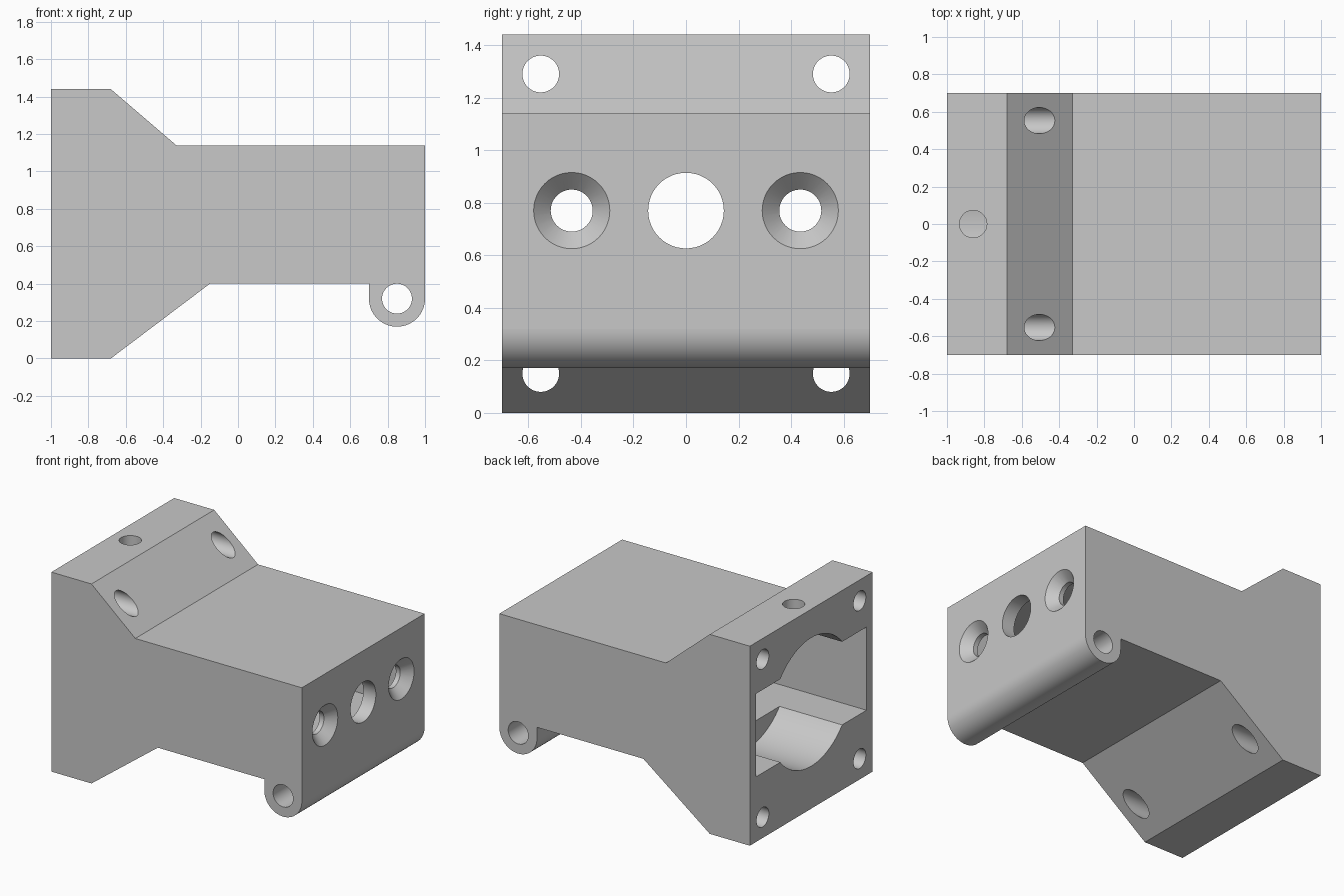
import bpy, bmesh, math
from mathutils import Matrix, Vector

cube = bpy.data.objects.get("Cube")
if cube:
    bpy.data.objects.remove(cube, do_unlink=True)

HALF_WIDTH = 0.70
MID_Z = 0.77          # height of the cavity and front hole centres

# One plain grey for the whole part
grey = bpy.data.materials.new("plain grey")
grey.use_nodes = True
grey.diffuse_color = (0.58, 0.58, 0.58, 1)
grey.node_tree.nodes["Principled BSDF"].inputs["Base Color"].default_value = (0.58, 0.58, 0.58, 1)


def make_object(name, bm):
    bmesh.ops.recalc_face_normals(bm, faces=bm.faces)
    mesh = bpy.data.meshes.new(name)
    bm.to_mesh(mesh)
    bm.free()
    mesh.materials.append(grey)
    obj = bpy.data.objects.new(name, mesh)
    bpy.context.collection.objects.link(obj)
    return obj


def cut(target, cutter):
    """Subtract the cutter, then discard it."""
    bpy.context.view_layer.objects.active = target
    mod = target.modifiers.new("cut", 'BOOLEAN')
    mod.operation = 'DIFFERENCE'
    mod.solver = 'EXACT'
    mod.object = cutter
    cutter.hide_render = True
    bpy.ops.object.modifier_apply(modifier=mod.name)
    bpy.data.objects.remove(cutter, do_unlink=True)


def rod(start, end, r1, r2=None, segments=48):
    """Round cutter between two points, tapered when r2 is given."""
    start, end = Vector(start), Vector(end)
    axis = end - start
    turn = axis.to_track_quat('Z', 'Y').to_matrix().to_4x4()
    bm = bmesh.new()
    bmesh.ops.create_cone(bm, cap_ends=True, segments=segments, radius1=r1,
                          radius2=r1 if r2 is None else r2, depth=axis.length,
                          matrix=Matrix.Translation((start + end) / 2) @ turn)
    return make_object("hole_cutter", bm)


def box(low, high):
    low, high = Vector(low), Vector(high)
    bm = bmesh.new()
    bmesh.ops.create_cube(bm, size=1, matrix=Matrix.Translation((low + high) / 2)
                          @ Matrix.Diagonal((high - low).to_4d()))
    return make_object("box_cutter", bm)


# Housing: side profile with a flared flange and a rounded hinge ear
ear_x, ear_z, ear_r = 0.85, 0.32, 0.15
profile = [(-1, 0), (-0.68, 0), (-0.15, 0.4), (0.7, 0.4)]
for i in range(33):
    a = math.pi + math.pi * i / 32
    profile.append((ear_x + ear_r * math.cos(a), ear_z + ear_r * math.sin(a)))
profile += [(1, 1.14), (-0.33, 1.14), (-0.68, 1.44), (-1, 1.44)]

bm = bmesh.new()
side = bm.faces.new([bm.verts.new((x, -HALF_WIDTH, z)) for x, z in profile])
swept = bmesh.ops.extrude_face_region(bm, geom=[side])
bmesh.ops.translate(bm, vec=(0, 2 * HALF_WIDTH, 0),
                    verts=[v for v in swept["geom"] if isinstance(v, bmesh.types.BMVert)])
housing = make_object("housing", bm)

# Cavity open at the flange: a long rectangular pocket and a short round bore
cut(housing, box((-1.1, -0.63, MID_Z - 0.3), (0.9, 0.63, MID_Z + 0.3)))
cut(housing, rod((-1.1, 0, MID_Z), (-0.5, 0, MID_Z), 0.463, segments=96))

# Centre hole and countersunk screw holes in the end wall
cut(housing, rod((0.8, 0, MID_Z), (1.1, 0, MID_Z), 0.144))
for y in (-0.435, 0.435):
    cut(housing, rod((0.8, y, MID_Z), (1.1, y, MID_Z), 0.08))
    cut(housing, rod((0.935, y, MID_Z), (1.02, y, MID_Z), 0.08, 0.165))

# Flange corner holes
for y in (-0.553, 0.553):
    for z in (0.15, 1.29):
        cut(housing, rod((-1.1, y, z), (-0.2, y, z), 0.07))

# Set screw hole from the top into the bore, and the hinge pin hole
cut(housing, rod((-0.86, 0, 1.0), (-0.86, 0, 1.6), 0.073))
cut(housing, rod((ear_x, -1, ear_z), (ear_x, 1, ear_z), 0.08))

# Smooth round surfaces, flat large faces
bpy.ops.object.select_all(action='DESELECT')
housing.select_set(True)
bpy.context.view_layer.objects.active = housing
bpy.ops.object.shade_smooth_by_angle(angle=math.radians(25))
for face in housing.data.polygons:
    if face.area > 0.1:
        face.use_smooth = False
